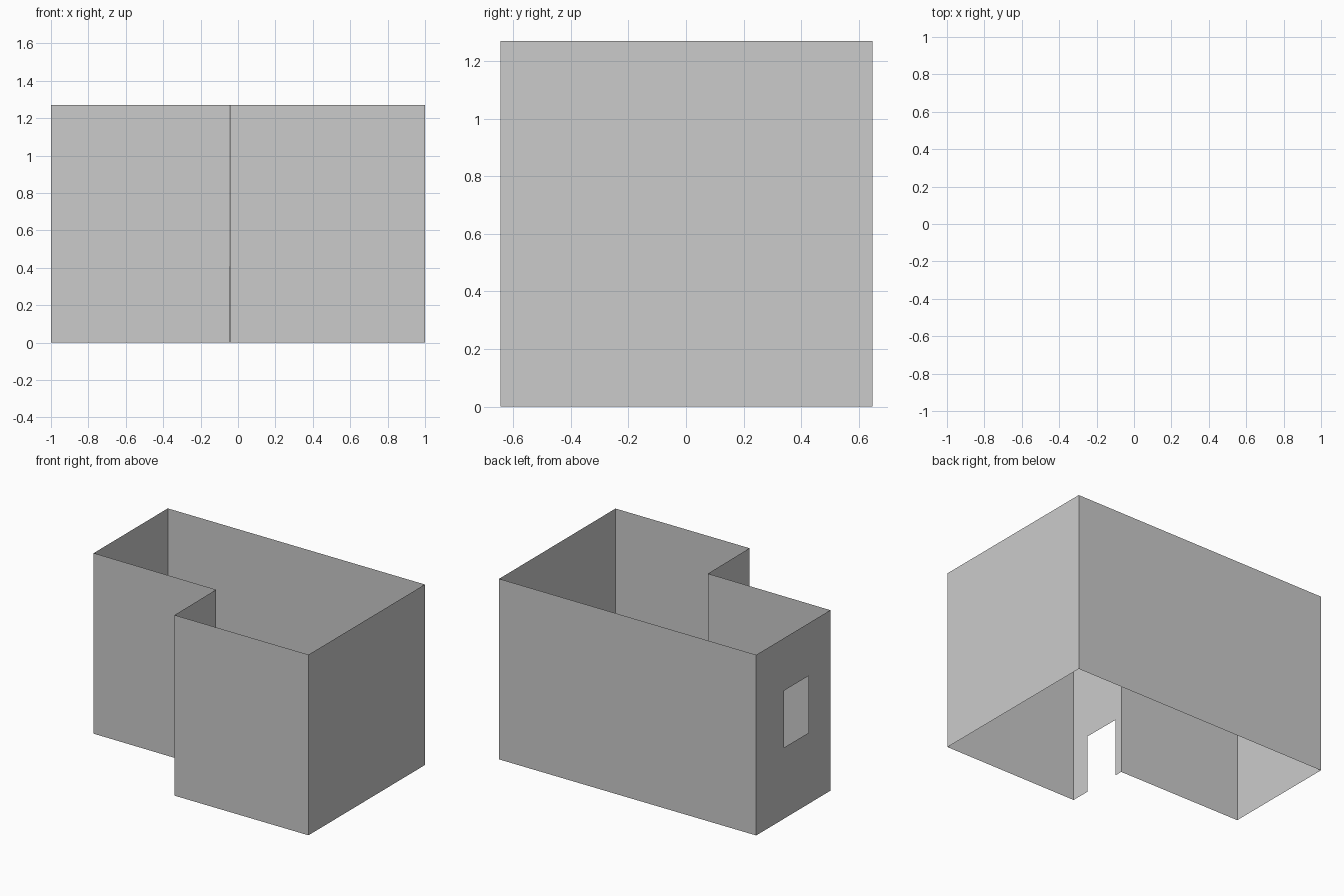
import bpy
import bmesh
from mathutils import Vector

if "Cube" in bpy.data.objects:
    bpy.data.objects.remove(bpy.data.objects["Cube"])

HEIGHT = 1.27

# L-shaped floor plan, counter-clockwise so the faces point outwards
BACK_LEFT, FRONT_LEFT = (-1, 0.648), (-1, -0.175)
INNER, NOTCH = (-0.045, -0.179), (-0.042, -0.645)
FRONT_RIGHT, BACK_RIGHT = (1, -0.645), (1, 0.648)


def wall(name, start, end, opening=None):
    """Thin wall from start to end; opening = (from, to, bottom, top)."""
    a, b = Vector((*start, 0)), Vector((*end, 0))
    length = (b - a).length
    us, zs = [0, length], [0, HEIGHT]
    if opening:
        us = [0, opening[0], opening[1], length]
        zs = sorted({0, opening[2], opening[3], HEIGHT})
    bm = bmesh.new()
    grid = [[bm.verts.new(a.lerp(b, u / length) + Vector((0, 0, z)))
             for z in zs] for u in us]
    for i in range(len(us) - 1):
        for j in range(len(zs) - 1):
            # Leave the opening empty
            if opening and i == 1 and zs[j] == opening[2]:
                continue
            bm.faces.new((grid[i][j], grid[i + 1][j],
                          grid[i + 1][j + 1], grid[i][j + 1]))
    mesh = bpy.data.meshes.new(name)
    bm.to_mesh(mesh)
    bm.free()
    obj = bpy.data.objects.new(name, mesh)
    bpy.context.collection.objects.link(obj)
    return obj


# Left wall with the window
wall("left_wall_with_window", BACK_LEFT, FRONT_LEFT, (0.31, 0.58, 0.50, 0.90))
# Recessed front wall and the return wall with the doorway
wall("recessed_front_wall", FRONT_LEFT, INNER)
wall("return_wall_with_doorway", INNER, NOTCH, (0.055, 0.33, 0, 0.405))
# Remaining plain walls
wall("front_wall", NOTCH, FRONT_RIGHT)
wall("right_wall", FRONT_RIGHT, BACK_RIGHT)
wall("back_wall", BACK_RIGHT, BACK_LEFT)
